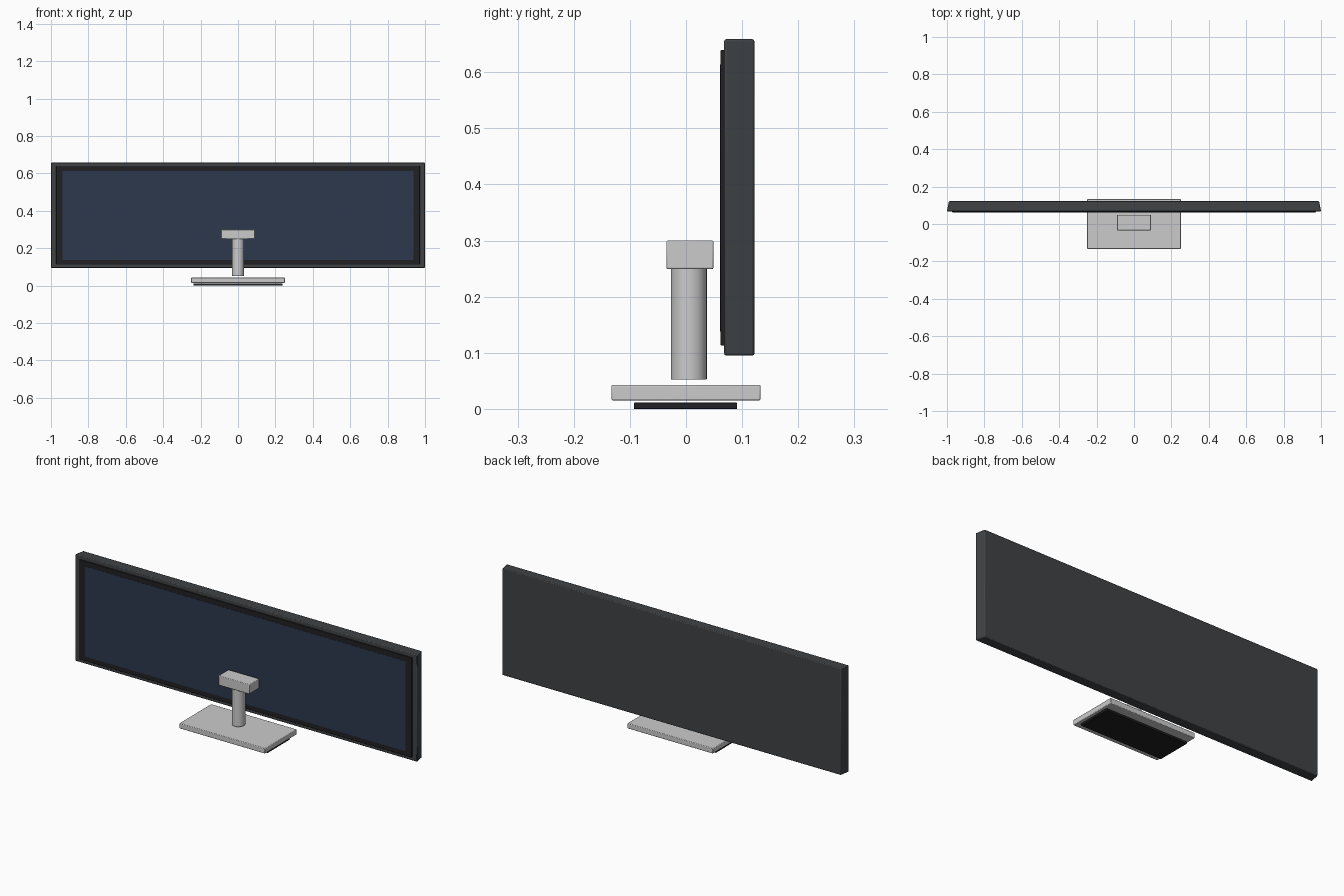
import bpy, bmesh

if "Cube" in bpy.data.objects:
    bpy.data.objects.remove(bpy.data.objects["Cube"])


def material(name, rgb):
    m = bpy.data.materials.new(name)
    m.diffuse_color = (*rgb, 1)
    m.use_nodes = True
    m.node_tree.nodes["Principled BSDF"].inputs["Base Color"].default_value = m.diffuse_color
    return m


silver = material("silver", (0.55, 0.56, 0.57))
dark = material("dark_plastic", (0.05, 0.055, 0.06))
black = material("black_rubber", (0.015, 0.015, 0.017))
glass = material("screen_glass", (0.025, 0.04, 0.075))


def finish(ob, name, mat, bevel):
    ob.name = name
    ob.data.materials.append(mat)
    if bevel:
        mod = ob.modifiers.new("bevel", 'BEVEL')
        mod.width = bevel
        mod.segments = 2
        mod.limit_method = 'ANGLE'
    bpy.ops.object.shade_smooth_by_angle()
    return ob


def box(name, x, y, z, mat, bevel=0.0, back_inset=0.0):
    """Box from half width x and (min, max) ranges; back may narrow in x."""
    bpy.ops.mesh.primitive_cube_add(size=1)
    ob = bpy.context.object
    for v in ob.data.vertices:
        half = x - (back_inset if v.co.y > 0 else 0)
        v.co = (half if v.co.x > 0 else -half,
                y[1] if v.co.y > 0 else y[0],
                z[1] if v.co.z > 0 else z[0])
    return finish(ob, name, mat, bevel)


# Display: housing, bezel, screen
box("display_housing", 1.0, (0.068, 0.122), (0.095, 0.659), dark, 0.004, 0.01)
box("display_bezel", 0.972, (0.0615, 0.07), (0.113, 0.64), black, 0.002)
box("display_screen", 0.937, (0.0605, 0.066), (0.138, 0.614), glass)

# Stand: foot pad, base plate, post, head
box("foot_pad", 0.238, (-0.093, 0.091), (0.0, 0.011), black, 0.001)
box("base_plate", 0.25, (-0.133, 0.133), (0.015, 0.043), silver, 0.003)
box("stand_head", 0.09, (-0.035, 0.049), (0.249, 0.30), silver, 0.003)
bpy.ops.mesh.primitive_cylinder_add(vertices=32, radius=0.032, depth=0.198,
                                    location=(0, 0.005, 0.151))
finish(bpy.context.object, "stand_post", silver, 0.001)
